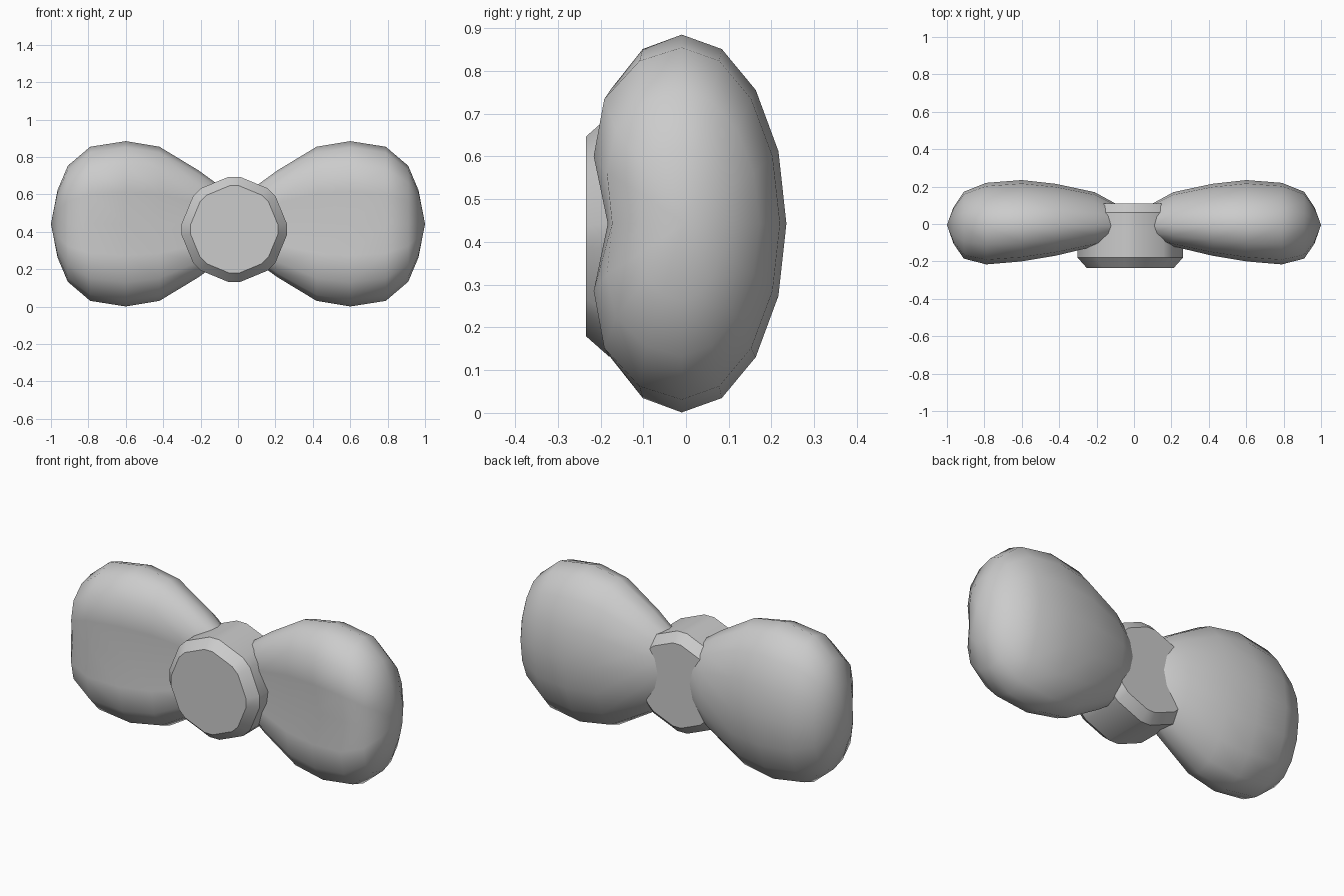
import bpy, bmesh, math

if "Cube" in bpy.data.objects:
    bpy.data.objects.remove(bpy.data.objects["Cube"])


def finish(name, bm, angle):
    bmesh.ops.recalc_face_normals(bm, faces=bm.faces)
    mesh = bpy.data.meshes.new(name)
    bm.to_mesh(mesh)
    bm.free()
    ob = bpy.data.objects.new(name, mesh)
    bpy.context.collection.objects.link(ob)
    bpy.ops.object.select_all(action='DESELECT')
    ob.select_set(True)
    bpy.context.view_layer.objects.active = ob
    bpy.ops.object.shade_smooth_by_angle(angle=math.radians(angle))
    return ob


def loft(rings, start=None, end=None):
    bm = bmesh.new()
    loops = [[bm.verts.new(p) for p in ring] for ring in rings]
    n = len(loops[0])
    for a, b in zip(loops, loops[1:]):
        for i in range(n):
            j = (i + 1) % n
            bm.faces.new((a[i], a[j], b[j], b[i]))
    for loop, tip in ((loops[0], start), (loops[-1], end)):
        if tip is None:
            bm.faces.new(loop)
        else:
            v = bm.verts.new(tip)
            for i in range(n):
                bm.faces.new((loop[i], loop[(i + 1) % n], v))
    return bm


# Bow loops: x, half height, front depth, back depth, dent in the front
SECTIONS = [
    (0.04, 0.14, 0.05, 0.065, 1.0), (0.10, 0.205, 0.085, 0.11, 0.9),
    (0.21, 0.285, 0.12, 0.17, 0.8), (0.42, 0.412, 0.17, 0.215, 0.76),
    (0.60, 0.442, 0.20, 0.235, 0.79), (0.79, 0.412, 0.216, 0.22, 0.84),
    (0.91, 0.31, 0.185, 0.172, 0.93), (0.965, 0.18, 0.105, 0.09, 1.0),
]
ZC, YC = 0.443, -0.01


def bow_ring(x, h, front, back, dent):
    fullness = [0, 0.48, 0.88, 1.0, dent, 1.0, 0.88, 0.48, 0]
    pts = []
    for i in range(16):
        a = i * math.tau / 16
        z = ZC + h * math.cos(a)
        if i <= 8:
            y = YC + (back - YC) * math.sin(a)
        else:
            y = YC - (front + YC) * fullness[i - 8]
        pts.append((x, y, z))
    return pts


bow = finish("bow_loops", loft([bow_ring(*s) for s in SECTIONS],
                               (0.02, 0, ZC), (1.0, -0.005, ZC)), 80)
bow.modifiers.new("mirror", 'MIRROR')


# Centre knot: an octagonal drum with clipped corners and bevelled rims
def knot_ring(y, r):
    return [(-0.02 + r * math.cos(math.radians(45 * k + s)), y,
             0.413 + r * math.sin(math.radians(45 * k + s)))
            for k in range(8) for s in (-6.2, 6.2)]


finish("centre_knot", loft([knot_ring(-0.234, 0.235), knot_ring(-0.18, 0.283),
                            knot_ring(0.062, 0.283), knot_ring(0.11, 0.235)]), 30)
